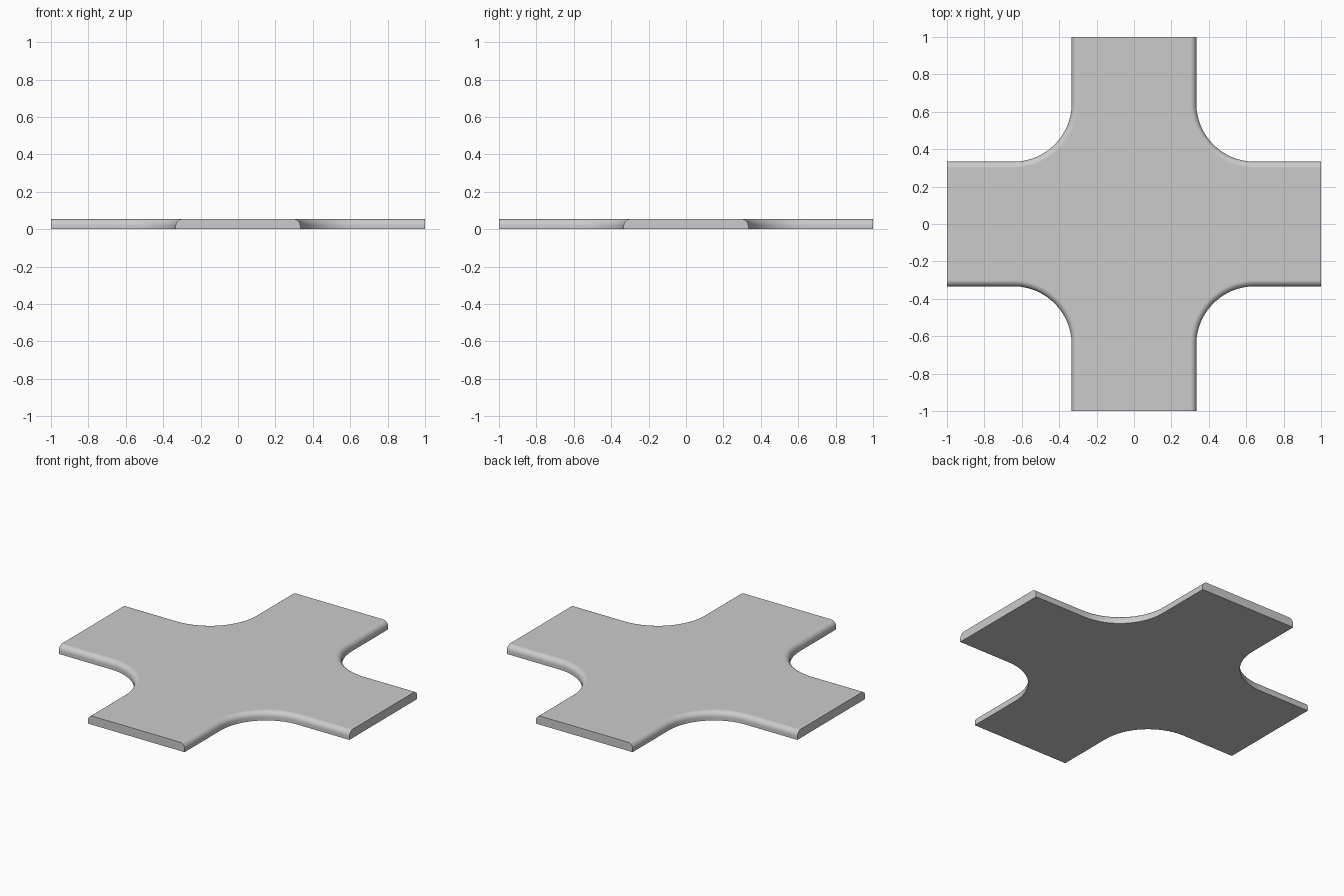
import bpy, bmesh
from math import sin, cos, pi

if "Cube" in bpy.data.objects:
    bpy.data.objects.remove(bpy.data.objects["Cube"])

W, R, H, B = 0.333, 0.312, 0.054, 0.033   # arm half width, corner radius, height, edge round
ARC, ROUND = 16, 6


def outline(inset):
    """Cross outline, with the long sides moved inwards and the arm ends kept at 1."""
    c = W + R
    quadrant = [(1.0, W - inset)]
    for i in range(ARC + 1):
        a = -pi / 2 - i * (pi / 2) / ARC
        quadrant.append((c + (R + inset) * cos(a), c + (R + inset) * sin(a)))
    # arc runs from the bottom of the corner circle to its left side
    quadrant.append((W - inset, 1.0))
    pts = []
    for _ in range(4):
        pts += quadrant
        quadrant = [(-y, x) for x, y in quadrant]
    return pts


# edge profile: vertical side, then a quarter round into the top
profile = [(0, 0)]
for i in range(ROUND + 1):
    a = i * (pi / 2) / ROUND
    profile.append((B * (1 - cos(a)), H - B + B * sin(a)))

bm = bmesh.new()
rings = [[bm.verts.new((x, y, z)) for x, y in outline(d)] for d, z in profile]
n, q = len(rings[0]), ARC + 3

# long sides and rounded edges
for lo, hi in zip(rings, rings[1:]):
    for i in range(n):
        if i % q != q - 1:
            bm.faces.new((lo[i], lo[i + 1], hi[i + 1], hi[i]))

# flat arm ends
for k in range(4):
    i = k * q + q - 1
    j = (i + 1) % n
    bm.faces.new([r[i] for r in reversed(rings)] + [r[j] for r in rings])

# top and bottom
bm.faces.new(rings[-1])
bm.faces.new(rings[0][::-1])
bmesh.ops.recalc_face_normals(bm, faces=bm.faces)

mesh = bpy.data.meshes.new("cross_plate")
bm.to_mesh(mesh)
bm.free()
plate = bpy.data.objects.new("cross_plate", mesh)
bpy.context.collection.objects.link(plate)
bpy.context.view_layer.objects.active = plate
plate.select_set(True)
bpy.ops.object.shade_smooth_by_angle(angle=pi / 6)
weighted = plate.modifiers.new("flat_top_shading", 'WEIGHTED_NORMAL')
weighted.keep_sharp = True
